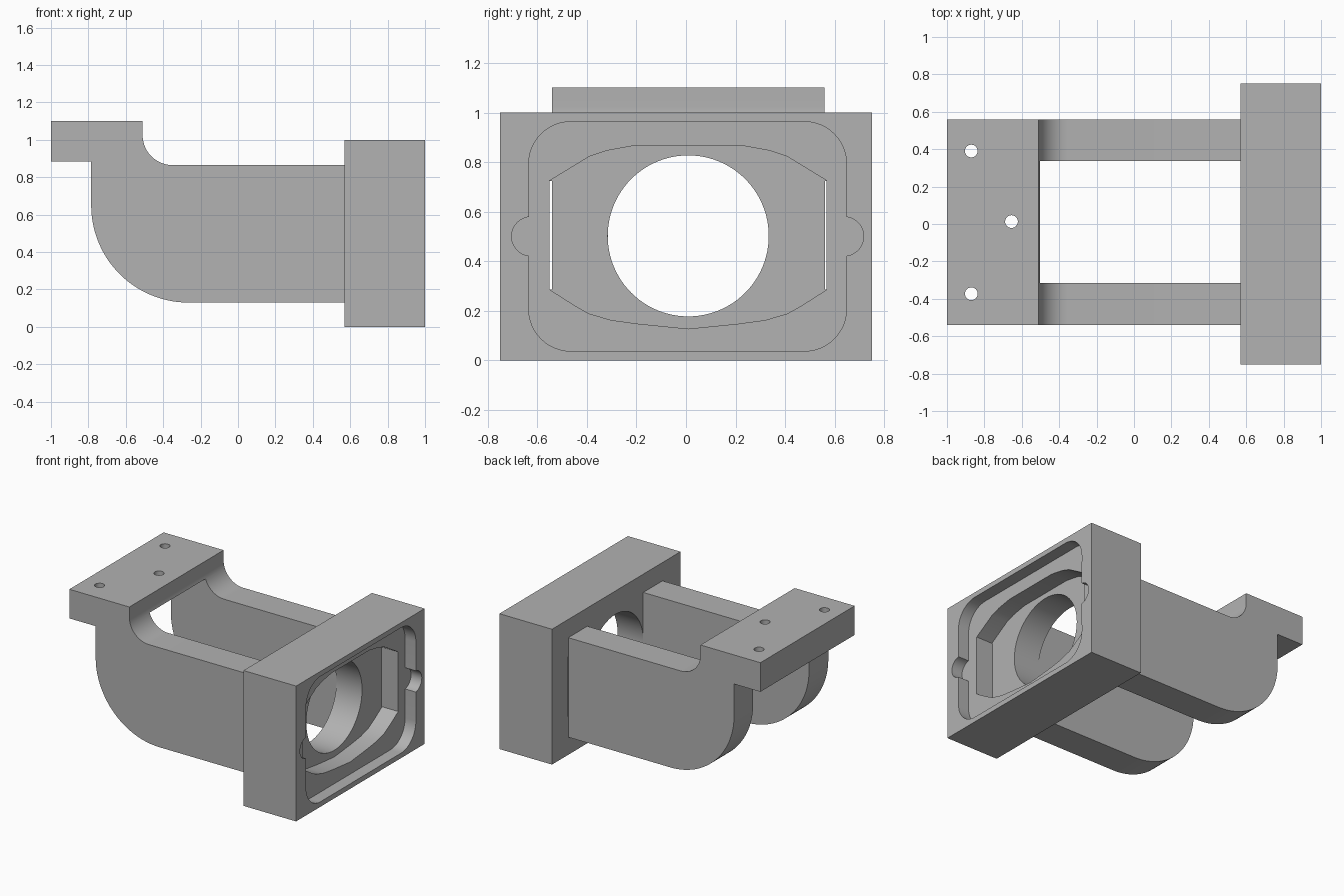
import bpy, bmesh
from math import sin, cos, pi, radians
from mathutils import Vector

if "Cube" in bpy.data.objects:
    bpy.data.objects.remove(bpy.data.objects["Cube"])

GREY = (0.445, 0.445, 0.445, 1)
grey = bpy.data.materials.new("plain grey")
grey.use_nodes = True
grey.diffuse_color = GREY
grey.node_tree.nodes["Principled BSDF"].inputs["Base Color"].default_value = GREY


def arc(cx, cy, r, start, end, n=20):
    """Points along a circular arc, angles in degrees."""
    angles = [radians(start + (end - start) * i / n) for i in range(n + 1)]
    return [(cx + r * cos(a), cy + r * sin(a)) for a in angles]


def circle(cx, cy, r, n=64):
    return arc(cx, cy, r, 0, 360, n)[:-1]


def rect(u0, u1, v0, v1):
    return [(u0, v0), (u1, v0), (u1, v1), (u0, v1)]


def extrude(name, points, axis, lo, hi):
    """Prism of a flat profile along axis 0, 1 or 2."""
    def place(p, d):
        c = list(p)
        c.insert(axis, d)
        return Vector(c)
    bm = bmesh.new()
    face = bm.faces.new([bm.verts.new(place(p, lo)) for p in points])
    geom = bmesh.ops.extrude_face_region(bm, geom=[face])["geom"]
    shift = place((0, 0), hi - lo)
    bmesh.ops.translate(bm, verts=[g for g in geom if isinstance(g, bmesh.types.BMVert)], vec=shift)
    bmesh.ops.recalc_face_normals(bm, faces=bm.faces)
    mesh = bpy.data.meshes.new(name)
    bm.to_mesh(mesh)
    bm.free()
    mesh.materials.append(grey)
    ob = bpy.data.objects.new(name, mesh)
    bpy.context.collection.objects.link(ob)
    return ob


def cut(target, *args):
    """Subtract an extruded profile from the target."""
    cutter = extrude("cutter", *args)
    cutter.hide_render = True
    mod = target.modifiers.new("cut", "BOOLEAN")
    mod.operation, mod.solver, mod.object = "DIFFERENCE", "EXACT", cutter
    bpy.context.view_layer.objects.active = target
    bpy.ops.object.modifier_apply(modifier=mod.name)
    bpy.data.objects.remove(cutter)


# Curved bracket: side profile, then the slot that leaves two arms
side = [(0.57, 0.13), (0.57, 0.865)]
side += arc(-0.35, 1.025, 0.16, 270, 180)
side += [(-0.51, 1.1), (-1, 1.1), (-1, 0.885), (-0.785, 0.885)]
side += arc(-0.265, 0.65, 0.52, 180, 270, 28)
bracket = extrude("bracket_with_arms", side, 1, -0.54, 0.56)
cut(bracket, rect(-0.787, 0.7, -0.1, 0.975), 1, -0.315, 0.338)

# Screw holes in the mounting tab
for x, y in ((-0.87, 0.39), (-0.655, 0.013), (-0.87, -0.373)):
    cut(bracket, circle(x, y, 0.034, 32), 2, 0.7, 1.3)

# End plate
plate = extrude("end_plate", rect(-0.75, 0.75, 0, 1), 0, 0.57, 1)

# Shallow rounded recess with a round notch on each side
r, left, right, low, high = 0.17, -0.635, 0.648, 0.037, 0.963
recess = arc(right - r, low + r, r, 270, 360, 12)
recess += arc(right - 0.01, 0.5, 0.079, -83, 83, 24)
recess += arc(right - r, high - r, r, 0, 90, 12)
recess += arc(left + r, high - r, r, 90, 180, 12)
recess += arc(left + 0.01, 0.5, 0.079, 97, 263, 24)
recess += arc(left + r, low + r, r, 180, 270, 12)
cut(plate, recess, 0, 0.912, 1.1)

# Deep barrel-shaped pocket
half = [(0, 0.127), (0.2, 0.147), (0.31, 0.162), (0.4, 0.188), (0.46, 0.222),
        (0.559, 0.285), (0.559, 0.725), (0.4, 0.822), (0.33, 0.846), (0.22, 0.866)]
pocket = [(0.009 + y, z) for y, z in half]
pocket += [(0.009 - y, z) for y, z in reversed(half[1:])]
cut(plate, pocket, 0, 0.78, 1.1)

# Round opening and the narrow gaps beside the arms
cut(plate, circle(0.009, 0.502, 0.325, 96), 0, 0.4, 1.1)
for y0, y1 in ((-0.55, -0.541), (0.561, 0.568)):
    cut(plate, rect(y0, y1, 0.286, 0.724), 0, 0.4, 0.9)

# Smooth curves, sharp corners
bpy.ops.object.select_all(action="DESELECT")
for ob in (bracket, plate):
    ob.select_set(True)
bpy.context.view_layer.objects.active = plate
bpy.ops.object.shade_smooth_by_angle(angle=radians(25))
